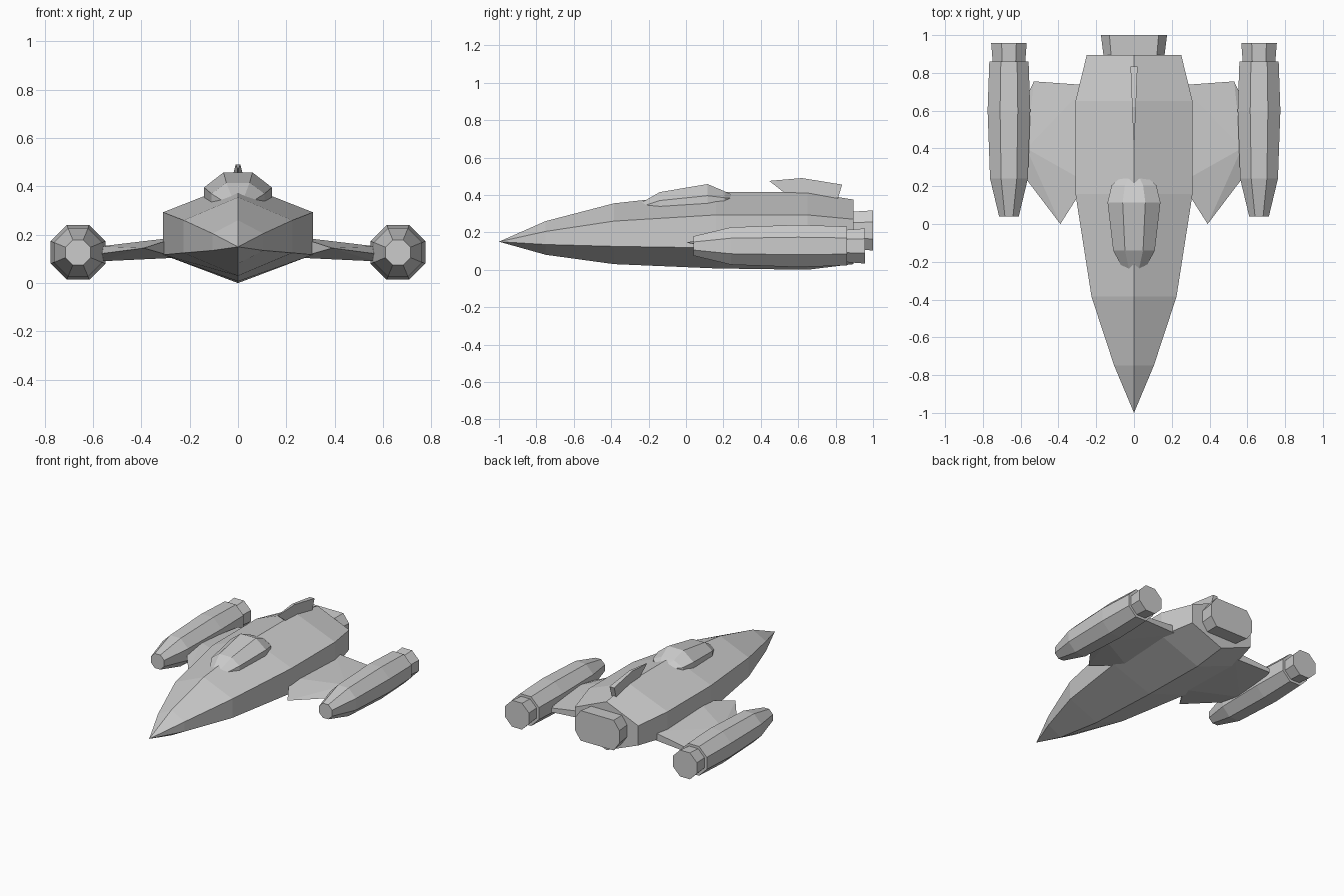
import bpy, bmesh, math
from mathutils import Vector

cube = bpy.data.objects.get("Cube")
if cube:
    bpy.data.objects.remove(cube)

grey = bpy.data.materials.new("hull_grey")
grey.use_nodes = True
colour = (0.6, 0.6, 0.6, 1)
grey.diffuse_color = colour
grey.node_tree.nodes["Principled BSDF"].inputs["Base Color"].default_value = colour


def finish(name, bm):
    bmesh.ops.remove_doubles(bm, verts=bm.verts, dist=1e-5)
    bmesh.ops.recalc_face_normals(bm, faces=bm.faces)
    mesh = bpy.data.meshes.new(name)
    bm.to_mesh(mesh)
    bm.free()
    mesh.materials.append(grey)
    obj = bpy.data.objects.new(name, mesh)
    bpy.context.collection.objects.link(obj)
    return obj


def loft(name, rings):
    """Skin a list of equal-length rings and cap both ends."""
    bm = bmesh.new()
    loops = [[bm.verts.new(p) for p in ring] for ring in rings]
    n = len(loops[0])
    for a, b in zip(loops, loops[1:]):
        for i in range(n):
            j = (i + 1) % n
            bm.faces.new((a[i], a[j], b[j], b[i]))
    bm.faces.new(loops[0])
    bm.faces.new(loops[-1])
    return finish(name, bm)


def hull(name, points):
    bm = bmesh.new()
    for p in points:
        bm.verts.new(p)
    bmesh.ops.convex_hull(bm, input=bm.verts)
    bmesh.ops.dissolve_limit(bm, angle_limit=0.02, verts=bm.verts, edges=bm.edges)
    return finish(name, bm)


def oct_ring(x, y, z, r):
    """Octagon with flat top, r is the distance to its flats."""
    r /= math.cos(math.pi / 8)
    angles = [(i + 0.5) * math.pi / 4 for i in range(8)]
    return [(x + r * math.cos(a), y, z + r * math.sin(a)) for a in angles]


def wide_ring(y, z, w, h, flat_w, flat_h):
    """Eight-sided ring with its own flat width and flat height."""
    quarter = [(w, flat_h), (flat_w, h)]
    right = quarter + [(-x, k) for x, k in reversed(quarter)]
    pts = right + [(-x, -k) for x, k in right]
    return [(x, y, z + k) for x, k in pts]


# Fuselage: six-sided sections given as y, half width, ridge, upper side, lower side, keel
sections = [
    (-0.75, 0.105, 0.26, 0.205, 0.135, 0.08),
    (-0.385, 0.225, 0.355, 0.26, 0.125, 0.03),
    (0.16, 0.31, 0.415, 0.293, 0.117, 0.007),
    (0.65, 0.31, 0.415, 0.293, 0.117, 0.0),
    (0.895, 0.25, 0.375, 0.27, 0.13, 0.03),
]
rings = [[(0, -1, 0.15)] * 6]
for y, w, top, up, low, keel in sections:
    rings.append([(0, y, top), (w, y, up), (w, y, low),
                  (0, y, keel), (-w, y, low), (-w, y, up)])
bm = bmesh.new()
nose = bm.verts.new(rings[0][0])
first = [bm.verts.new(p) for p in rings[1]]
for i in range(6):
    bm.faces.new((nose, first[i], first[(i + 1) % 6]))
finish("nose_cone", bm)
loft("fuselage", rings[1:])

# Main exhaust
loft("main_exhaust", [wide_ring(0.88, 0.21, 0.16, 0.1, 0.12, 0.042),
                      wide_ring(1.0, 0.21, 0.175, 0.107, 0.13, 0.045)])

# Canopy
loft("canopy", [wide_ring(-0.245, 0.32, 0.055, 0.035, 0.025, 0.015),
                wide_ring(-0.14, 0.34, 0.11, 0.075, 0.048, 0.03),
                wide_ring(0.115, 0.37, 0.14, 0.088, 0.06, 0.026),
                wide_ring(0.205, 0.37, 0.118, 0.05, 0.048, 0.015),
                wide_ring(0.265, 0.37, 0.05, 0.022, 0.02, 0.01)])

# Dorsal fin: thin side profile, tapered towards its front
profile = [(0.445, 0.475), (0.62, 0.49), (0.835, 0.455), (0.81, 0.375), (0.54, 0.4)]
loft("dorsal_fin", [[(s * (0.003 + 0.04 * (y - 0.445)), y, z) for y, z in profile]
                    for s in (-1, 1)])

# Wings and engine pods on both sides
wing = [(0.39, 0.0, 0.145), (0.25, 0.22, 0.19), (0.25, 0.22, 0.105),
        (0.57, 0.4, 0.152), (0.57, 0.4, 0.09), (0.58, 0.25, 0.12),
        (0.25, 0.735, 0.17), (0.25, 0.735, 0.115),
        (0.53, 0.755, 0.135), (0.53, 0.755, 0.105), (0.57, 0.67, 0.12)]
pod = [(0.04, 0.052), (0.24, 0.1), (0.6, 0.113), (0.86, 0.104)]
jet = [(0.855, 0.086), (0.957, 0.094)]
for side, s in (("left", 1), ("right", -1)):
    hull(side + "_wing", [(s * x, y, z) for x, y, z in wing])
    for part, stations in (("engine", pod), ("engine_nozzle", jet)):
        loft(side + "_" + part, [oct_ring(s * 0.662, y, 0.127, r) for y, r in stations])
